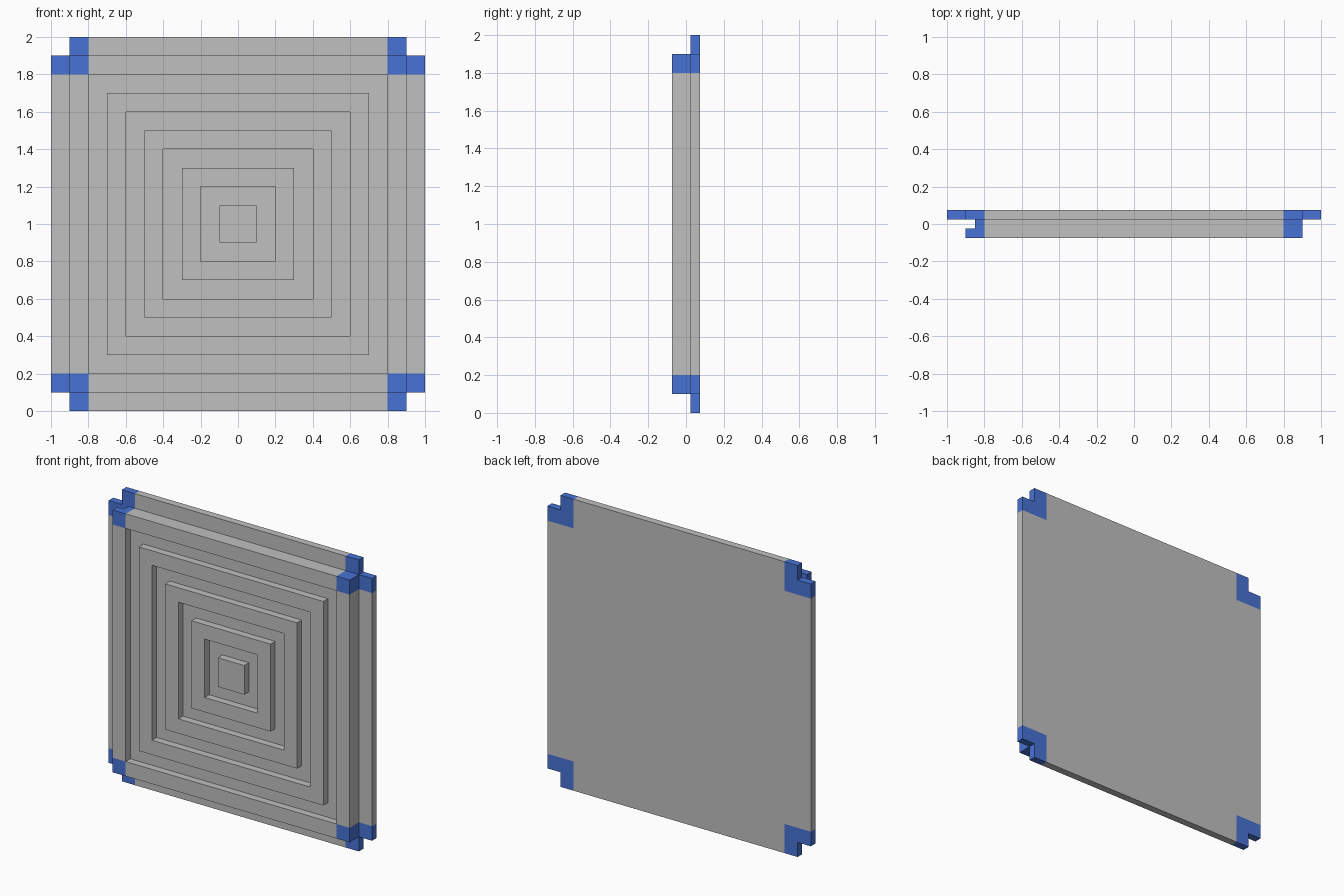
import bpy, bmesh

if "Cube" in bpy.data.objects:
    bpy.data.objects.remove(bpy.data.objects["Cube"])


def material(name, rgb):
    m = bpy.data.materials.new(name)
    m.diffuse_color = (*rgb, 1)
    m.use_nodes = True
    m.node_tree.nodes["Principled BSDF"].inputs["Base Color"].default_value = m.diffuse_color
    return m


GREY = material("panel grey", (0.53, 0.53, 0.53))
BLUE = material("corner blue", (0.065, 0.17, 0.66))
F, M, P, B = -0.075, -0.025, 0.025, 0.075   # depth layers, front to back


def prism(name, pts, lo, hi, place, mat):
    """Extrude a 2D outline from lo to hi; place maps (a, b, t) to a point."""
    bm = bmesh.new()
    rings = [[bm.verts.new(place(a, b, t)) for a, b in pts] for t in (lo, hi)]
    bm.faces.new(rings[0])
    bm.faces.new(rings[1])
    n = len(pts)
    for i in range(n):
        j = (i + 1) % n
        bm.faces.new((rings[0][i], rings[0][j], rings[1][j], rings[1][i]))
    bmesh.ops.recalc_face_normals(bm, faces=bm.faces)
    me = bpy.data.meshes.new(name)
    bm.to_mesh(me)
    bm.free()
    me.materials.append(mat)
    ob = bpy.data.objects.new(name, me)
    bpy.context.collection.objects.link(ob)


def square(name, r, y0, y1):
    pts = [(-r, 1 - r), (r, 1 - r), (r, 1 + r), (-r, 1 + r)]
    prism(name, pts, y0, y1, lambda a, b, t: (a, t, b), GREY)


def square_ring(name, outer, inner):
    """Raised square ring on the front face."""
    bm = bmesh.new()
    loops = []
    for r, y in ((outer, F), (inner, F), (inner, M), (outer, M)):
        loops.append([bm.verts.new((sx * r, y, 1 + sz * r))
                      for sx, sz in ((-1, -1), (1, -1), (1, 1), (-1, 1))])
    for k in range(4):
        p, q = loops[k], loops[(k + 1) % 4]
        for i in range(4):
            j = (i + 1) % 4
            bm.faces.new((p[i], p[j], q[j], q[i]))
    bmesh.ops.recalc_face_normals(bm, faces=bm.faces)
    me = bpy.data.meshes.new(name)
    bm.to_mesh(me)
    bm.free()
    me.materials.append(GREY)
    bpy.context.collection.objects.link(bpy.data.objects.new(name, me))


# Recessed panel with centre stud and concentric rings
square("panel_core", 0.8, M, B)
square("centre_stud", 0.1, F, M)
for i, r in enumerate((0.3, 0.5, 0.7)):
    square_ring(f"raised_ring_{i + 1}", r, r - 0.1)

# Edge rails: raised frame with a rear flange; the left one has a slot
slot = [(0.85, P), (0.85, M), (0.9, M)]
front_edge = [(0.9, F), (0.8, F)]
flange = [(0.8, B), (1, B), (1, P)]
plain_rail = flange + [(0.9, P)] + front_edge
slotted_rail = flange + slot + front_edge
prism("right_rail", plain_rail, 0.2, 1.8, lambda a, b, t: (a, b, t), GREY)
prism("left_rail", slotted_rail, 0.2, 1.8, lambda a, b, t: (-a, b, t), GREY)
prism("top_rail", plain_rail, -0.8, 0.8, lambda a, b, t: (t, b, 1 + a), GREY)
prism("bottom_rail", plain_rail, -0.8, 0.8, lambda a, b, t: (t, b, 1 - a), GREY)

# Blue corners: notched rear plate and front block
notched = [(0.8, 0.8), (1, 0.8), (1, 0.9), (0.9, 0.9), (0.9, 1), (0.8, 1)]
for sx, side in ((-1, "left"), (1, "right")):
    block = [(0.8, P)] + (slot if sx < 0 else [(0.9, P)]) + front_edge
    for sz, level in ((-1, "bottom"), (1, "top")):
        prism(f"{level}_{side}_corner_plate", notched, P, B,
              lambda a, b, t: (sx * a, t, 1 + sz * b), BLUE)
        prism(f"{level}_{side}_corner_block", block, 0.8, 0.9,
              lambda a, b, t: (sx * a, b, 1 + sz * t), BLUE)
